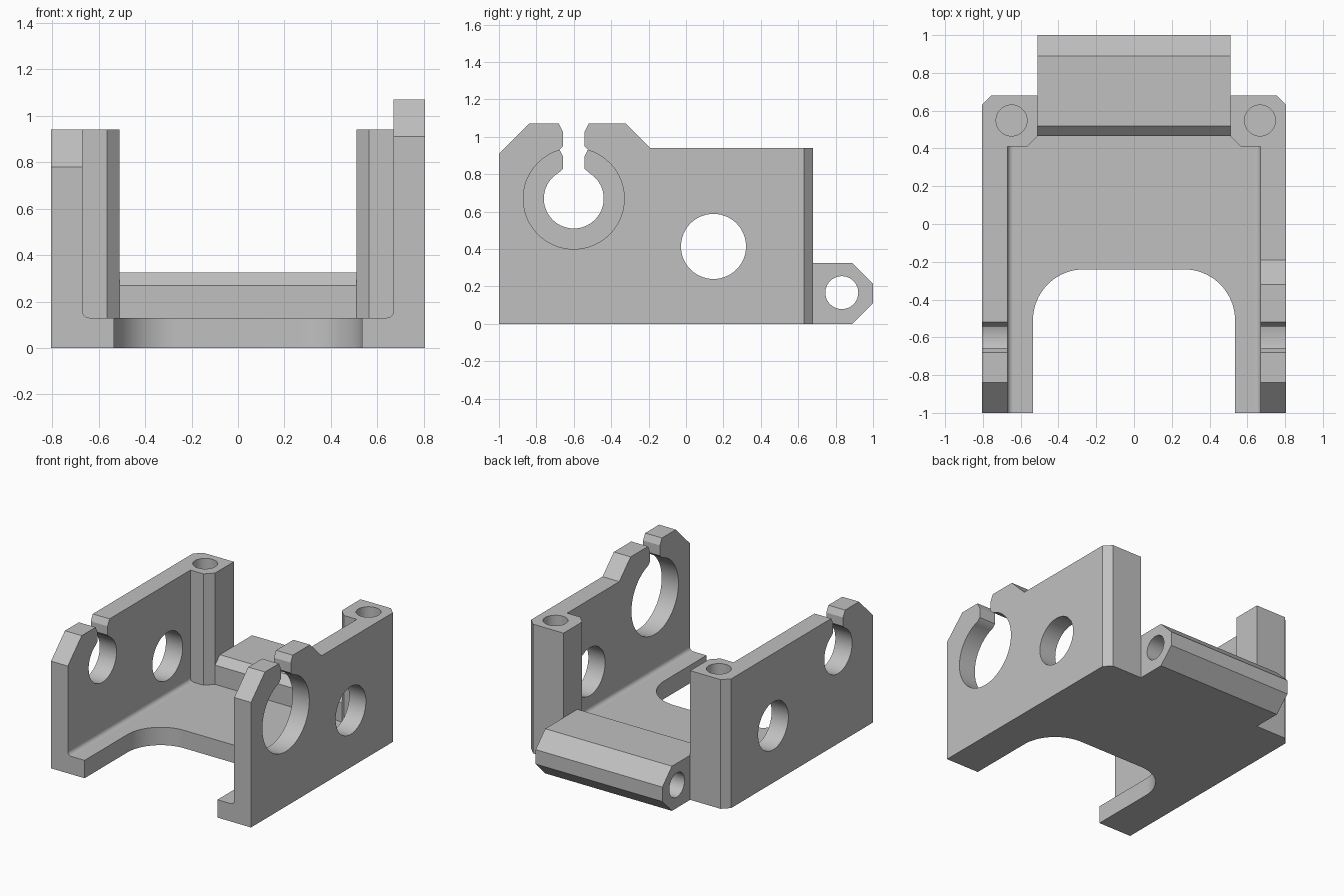
import bpy, bmesh, math

cube = bpy.data.objects.get("Cube")
if cube:
    bpy.data.objects.remove(cube, do_unlink=True)

GREY = (0.53, 0.53, 0.53, 1)
mat = bpy.data.materials.new("plain grey")
mat.use_nodes = True
mat.diffuse_color = GREY
mat.node_tree.nodes["Principled BSDF"].inputs["Base Color"].default_value = GREY


def arc(cx, cy, r, start, end, steps):
    """Points on an arc, angles in degrees."""
    angles = [math.radians(start + (end - start) * i / steps) for i in range(steps + 1)]
    return [(cx + r * math.cos(a), cy + r * math.sin(a)) for a in angles]


def prism(name, outline, axis, low, high):
    """Extrude a flat outline along one axis."""
    place = {"x": lambda a, b, t: (t, a, b),
             "y": lambda a, b, t: (a, t, b),
             "z": lambda a, b, t: (a, b, t)}[axis]
    bm = bmesh.new()
    ends = [[bm.verts.new(place(a, b, t)) for a, b in outline] for t in (low, high)]
    bm.faces.new(ends[0])
    bm.faces.new(ends[1])
    n = len(outline)
    for i in range(n):
        j = (i + 1) % n
        bm.faces.new((ends[0][i], ends[0][j], ends[1][j], ends[1][i]))
    bmesh.ops.recalc_face_normals(bm, faces=bm.faces[:])
    mesh = bpy.data.meshes.new(name)
    bm.to_mesh(mesh)
    bm.free()
    mesh.materials.append(mat)
    ob = bpy.data.objects.new(name, mesh)
    bpy.context.collection.objects.link(ob)
    return ob


def drill(ob, a, b, r, axis, low, high):
    """Cut a round hole through a part."""
    cutter = prism("hole_cutter", arc(a, b, r, 0, 354, 59), axis, low, high)
    cutter.hide_render = True
    mod = ob.modifiers.new("hole", "BOOLEAN")
    mod.operation = "DIFFERENCE"
    mod.solver = "EXACT"
    mod.object = cutter
    bpy.context.view_layer.objects.active = ob
    bpy.ops.object.modifier_apply(modifier=mod.name)
    bpy.data.objects.remove(cutter, do_unlink=True)


def wall_outline(r, top, shoulder):
    """Side wall with an open round clip near the front."""
    cy, cz, half, lip = -0.6, 0.67, 0.057, 0.08
    gap = math.degrees(math.asin(lip / r))
    neck = cz + math.sqrt(r * r - lip * lip) + 0.022
    return ([(-1, 0), (-1, top - 0.16), (-0.84, top), (cy - lip, top),
             (cy - half, top - 0.045), (cy - half, neck)]
            + arc(cy, cz, r, 90 + gap, 450 - gap, 56)
            + [(cy + half, neck), (cy + half, top - 0.045), (cy + lip, top)]
            + shoulder + [(0.41, 0.94), (0.41, 0)])


parts = []
sides = (("left", 1, 0.27, 1.07, [(-0.32, 1.07), (-0.19, 0.94)], 0.667),
         ("right", -1, 0.16, 0.94, [], -0.648))
for side, s, r, top, shoulder, hole_x in sides:
    # Side wall with clip and round window
    wall = prism(side + "_wall", wall_outline(r, top, shoulder), "x", s * 0.67, s * 0.805)
    drill(wall, 0.147, 0.414, 0.174, "x", s * 0.5, s * 1)

    # Corner post with blind screw hole
    post = prism(side + "_post",
                 [(s * x, y) for x, y in ((0.805, 0.41), (0.805, 0.63), (0.755, 0.68),
                                          (0.51, 0.68), (0.51, 0.465), (0.565, 0.41))],
                 "z", 0, 0.94)
    drill(post, hole_x, 0.548, 0.082, "z", 0.3, 1.1)

    # Rounded inside corner between floor and wall
    fillet = [(0.67, 0.13)] + arc(0.64, 0.16, 0.03, 0, -90, 8)
    parts += [wall, post, prism(side + "_fillet", [(s * x, z) for x, z in fillet], "y", -1, 0.41)]

# Floor with rounded front cutout
half_floor = ([(0, -0.24)] + arc(0.265, -0.51, 0.27, 90, 0, 20)
              + [(0.535, -1), (0.67, -1), (0.67, 0.41), (0.565, 0.41), (0.51, 0.465)])
floor = half_floor + [(-x, y) for x, y in reversed(half_floor[1:])]
parts.append(prism("floor", floor, "z", 0, 0.13))

# Rear hinge block with a bore along its length
hinge = prism("hinge_block",
              [(0.465, 0), (0.89, 0), (1, 0.11), (1, 0.215), (0.89, 0.325),
               (0.52, 0.325), (0.465, 0.27)], "x", -0.51, 0.51)
drill(hinge, 0.833, 0.167, 0.088, "x", -0.6, 0.6)
parts.append(hinge)

# Smooth round surfaces, keep corners sharp
bpy.ops.object.select_all(action="DESELECT")
for ob in parts:
    ob.select_set(True)
bpy.context.view_layer.objects.active = hinge
bpy.ops.object.shade_smooth_by_angle(angle=math.radians(25))
